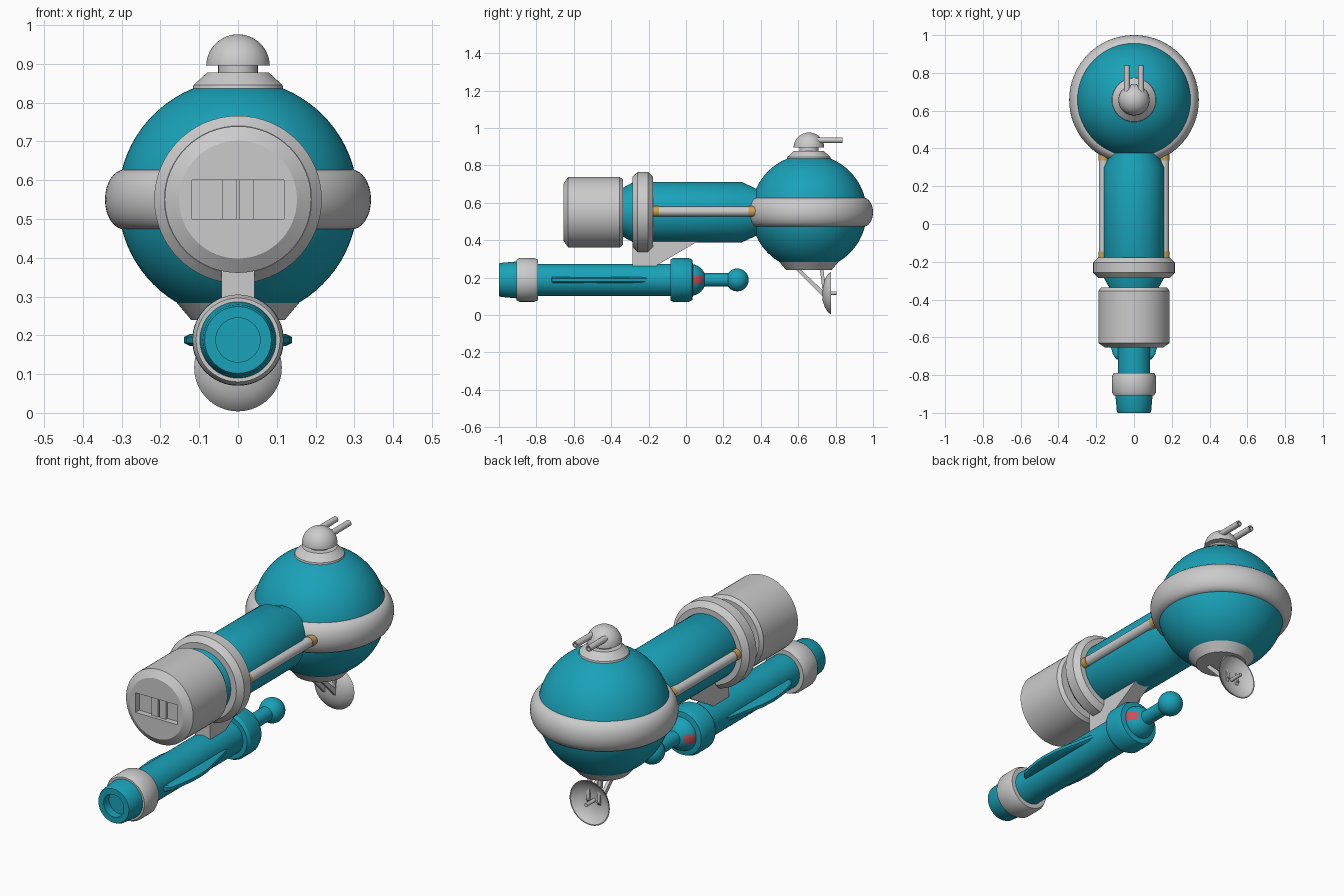
import bpy, bmesh, math
from mathutils import Vector

if "Cube" in bpy.data.objects:
    bpy.data.objects.remove(bpy.data.objects["Cube"])


def material(name, col):
    m = bpy.data.materials.new(name)
    m.diffuse_color = (*col, 1)
    m.use_nodes = True
    m.node_tree.nodes["Principled BSDF"].inputs["Base Color"].default_value = m.diffuse_color
    return m


TEAL = material("teal", (0.01, 0.36, 0.48))
ORANGE = material("orange", (0.6, 0.36, 0.1))
RED = material("red", (0.6, 0.08, 0.1))


def finish(bm, name, mat=None, smooth=True):
    bmesh.ops.recalc_face_normals(bm, faces=bm.faces)
    me = bpy.data.meshes.new(name)
    bm.to_mesh(me)
    bm.free()
    ob = bpy.data.objects.new(name, me)
    bpy.context.collection.objects.link(ob)
    if mat:
        me.materials.append(mat)
    if smooth:
        bpy.ops.object.select_all(action='DESELECT')
        ob.select_set(True)
        bpy.context.view_layer.objects.active = ob
        bpy.ops.object.shade_smooth_by_angle(angle=math.radians(30))
    return ob


def lathe(name, profile, center, axis='Y', mat=None, n=64, closed=False):
    """Revolve (radius, distance along axis) points; ends are capped unless the profile is a loop."""
    bm = bmesh.new()
    c = Vector(center)
    rings = []
    for r, t in profile:
        if r < 1e-5:
            p = (0, t, 0) if axis == 'Y' else (0, 0, t)
            rings.append([bm.verts.new(c + Vector(p))])
            continue
        ring = []
        for i in range(n):
            a = 2 * math.pi * i / n
            u, v = r * math.cos(a), r * math.sin(a)
            ring.append(bm.verts.new(c + Vector((u, t, v) if axis == 'Y' else (u, v, t))))
        rings.append(ring)
    pairs = list(zip(rings, rings[1:]))
    if closed:
        pairs.append((rings[-1], rings[0]))
    for a, b in pairs:
        for i in range(n):
            j = (i + 1) % n
            if len(a) == 1:
                bm.faces.new((a[0], b[j], b[i]))
            elif len(b) == 1:
                bm.faces.new((a[i], a[j], b[0]))
            else:
                bm.faces.new((a[i], a[j], b[j], b[i]))
    if not closed:
        for ring in (rings[0], rings[-1]):
            if len(ring) > 2:
                bm.faces.new(ring)
    return finish(bm, name, mat)


def arc(r, c, a0, a1, n):
    """Profile points on a circle around the axis point c, angles from the -axis pole."""
    out = []
    for i in range(n + 1):
        a = math.radians(a0 + (a1 - a0) * i / n)
        out.append((max(0, r * math.sin(a)), c - r * math.cos(a)))
    return out


def box(name, lo, hi, mat=None):
    bm = bmesh.new()
    bmesh.ops.create_cube(bm, size=1)
    for v in bm.verts:
        v.co = Vector([(a + b) / 2 + k * (b - a) for a, b, k in zip(lo, hi, v.co)])
    return finish(bm, name, mat, False)


def plate(name, yz, half, x=0, mat=None):
    """Extrude a side outline (y, z) across x."""
    bm = bmesh.new()
    f = bm.faces.new([bm.verts.new((x - half, y, z)) for y, z in yz])
    ext = bmesh.ops.extrude_face_region(bm, geom=[f])["geom"]
    for v in ext:
        if isinstance(v, bmesh.types.BMVert):
            v.co.x += 2 * half
    return finish(bm, name, mat, False)


# Rear sphere and its equatorial ring
SY, CZ = 0.657, 0.55
lathe("rear_sphere", arc(0.309, 0, 0, 180, 40), (0, SY, CZ), 'Z', TEAL)
ring = [(0.28, -0.077)]
for i in range(17):
    a = -math.pi / 2 + math.pi * i / 16
    ring.append((0.293 + 0.05 * math.cos(a), 0.077 * math.sin(a)))
ring.append((0.28, 0.077))
lathe("equator_ring", ring, (0, SY, CZ), 'Z', n=96, closed=True)

# Top turret
lathe("turret_base", [(0.118, 0.83), (0.115, 0.845), (0.08, 0.877)], (0, SY, 0), 'Z')
lathe("turret_neck", [(0.051, 0.86), (0.051, 0.91)], (0, SY, 0), 'Z')
lathe("turret_dome", [(0, 0.896)] + arc(0.082, 0.894, 91, 180, 14), (0, SY, 0), 'Z')
for s in (-1, 1):
    lathe("turret_barrel", [(0.015, 0.68), (0.015, 0.838), (0.009, 0.838), (0.009, 0.81)],
          (s * 0.037, 0, 0.935), 'Y', n=20)

# Lower mount, dish bracket and dish
lathe("lower_mount", [(0.157, 0.283), (0.121, 0.24)], (0, SY, 0), 'Z')
for s in (-1, 1):
    x = s * 0.03
    plate("dish_strut", [(0.58, 0.25), (0.605, 0.25), (0.75, 0.115), (0.735, 0.095)], 0.008, x)
    plate("dish_post", [(0.715, 0.25), (0.735, 0.25), (0.748, 0.11), (0.733, 0.11)], 0.008, x)
dish = [(0, 0.728), (0.04, 0.731), (0.075, 0.742), (0.1, 0.758), (0.113, 0.774),
        (0.108, 0.774), (0.095, 0.761), (0.07, 0.747), (0.04, 0.738), (0, 0.735)]
lathe("dish", dish, (0, 0, 0.117))
lathe("dish_feed", [(0.009, 0.73), (0.009, 0.805)], (0, 0, 0.117), n=16)

# Main hull tube and collar
lathe("hull_tube", [(0.13, -0.36), (0.132, -0.335), (0.162, -0.28), (0.162, 0.297), (0.128, 0.37),
                    (0.128, 0.42)], (0, 0, CZ), 'Y', TEAL)
lathe("hull_collar", [(0.15, -0.285), (0.19, -0.285), (0.216, -0.258), (0.216, -0.203),
                      (0.19, -0.177), (0.15, -0.177)], (0, 0, CZ))

# Side pipes with orange end sleeves
for s in (-1, 1):
    lathe("side_pipe", [(0.026, -0.145), (0.026, 0.335)], (s * 0.16, 0, CZ + 0.004), n=24)
    for a, b in ((-0.19, -0.145), (0.335, 0.40)):
        lathe("pipe_sleeve", [(0.028, a), (0.028, b)], (s * 0.16, 0, CZ + 0.004), 'Y', ORANGE, 24)

# Front drum with a recessed slot and louvres
drum = lathe("front_drum", [(0.152, -0.655), (0.189, -0.63), (0.189, -0.355), (0.175, -0.337)],
             (0, 0, CZ))
cutter = box("slot_cutter", (-0.118, -0.7, 0.5), (0.118, -0.625, 0.6))
cutter.hide_render = True
mod = drum.modifiers.new("slot", 'BOOLEAN')
mod.object = cutter
mod.operation = 'DIFFERENCE'
mod.solver = 'EXACT'
bpy.context.view_layer.objects.active = drum
bpy.ops.object.modifier_apply(modifier=mod.name)
bpy.data.objects.remove(cutter)
for x0, x1, y in ((-0.04, -0.004, -0.638), (0.004, 0.04, -0.638)):
    box("slot_louvre", (x0, y, 0.5), (x1, -0.62, 0.6))

# Pylon joining hull and gun
plate("gun_pylon", [(-0.286, 0.24), (-0.286, 0.42), (0.05, 0.42), (0.065, 0.395), (-0.155, 0.267),
                    (-0.155, 0.24)], 0.042)

# Under-slung gun: muzzle, band, barrel, rear collar, tail ball
GC = (0, 0, 0.188)
lathe("gun_muzzle", [(0, -0.955), (0.057, -0.955), (0.057, -1.0), (0.086, -1.0), (0.091, -0.99),
                     (0.099, -0.9), (0.099, -0.87)], GC, 'Y', TEAL)
lathe("gun_band", [(0.08, -0.907), (0.108, -0.907), (0.117, -0.89), (0.117, -0.81), (0.108, -0.79),
                   (0.08, -0.79)], GC)
lathe("gun_barrel", [(0.086, -0.82), (0.086, -0.05)], GC, 'Y', TEAL)
lathe("gun_collar", [(0.08, -0.083), (0.109, -0.083), (0.118, -0.068), (0.118, 0.012), (0.109, 0.033),
                     (0.08, 0.038)], GC, 'Y', TEAL)
tail = lathe("gun_tail_dome", arc(0.085, 0.022, 90, 180, 16), GC, 'Y', TEAL)
tail.data.materials.append(RED)
for p in tail.data.polygons:
    c = p.center - Vector(GC)
    if abs(c.z) < 0.024 and abs(c.x) > 0.05:
        p.material_index = 1
lathe("gun_tail_rod", [(0.036, 0.07), (0.036, 0.25)], GC, 'Y', TEAL, 32)
lathe("gun_tail_ball", arc(0.061, 0.274, 0, 180, 24), GC, 'Y', TEAL, 48)

# Side fins: rounded at the front, tapering to the rear
outline = [(-0.725, 0.07), (-0.715, 0.095), (-0.69, 0.112), (-0.645, 0.124), (-0.58, 0.134),
           (-0.51, 0.139), (-0.43, 0.134), (-0.155, 0.075)]
for s in (-1, 1):
    bm = bmesh.new()
    rows = []
    for y, x in outline:
        rows.append([bm.verts.new((s * px, y, GC[2] + dz)) for px, dz in
                     ((0.06, -0.016), (x * 0.9, -0.015), (x, -0.008), (x, 0.008), (x * 0.9, 0.015),
                      (0.06, 0.016))])
    for a, b in zip(rows, rows[1:]):
        for i in range(6):
            j = (i + 1) % 6
            bm.faces.new((a[i], a[j], b[j], b[i]))
    bm.faces.new(rows[0])
    bm.faces.new(rows[-1])
    finish(bm, "gun_fin", TEAL)
